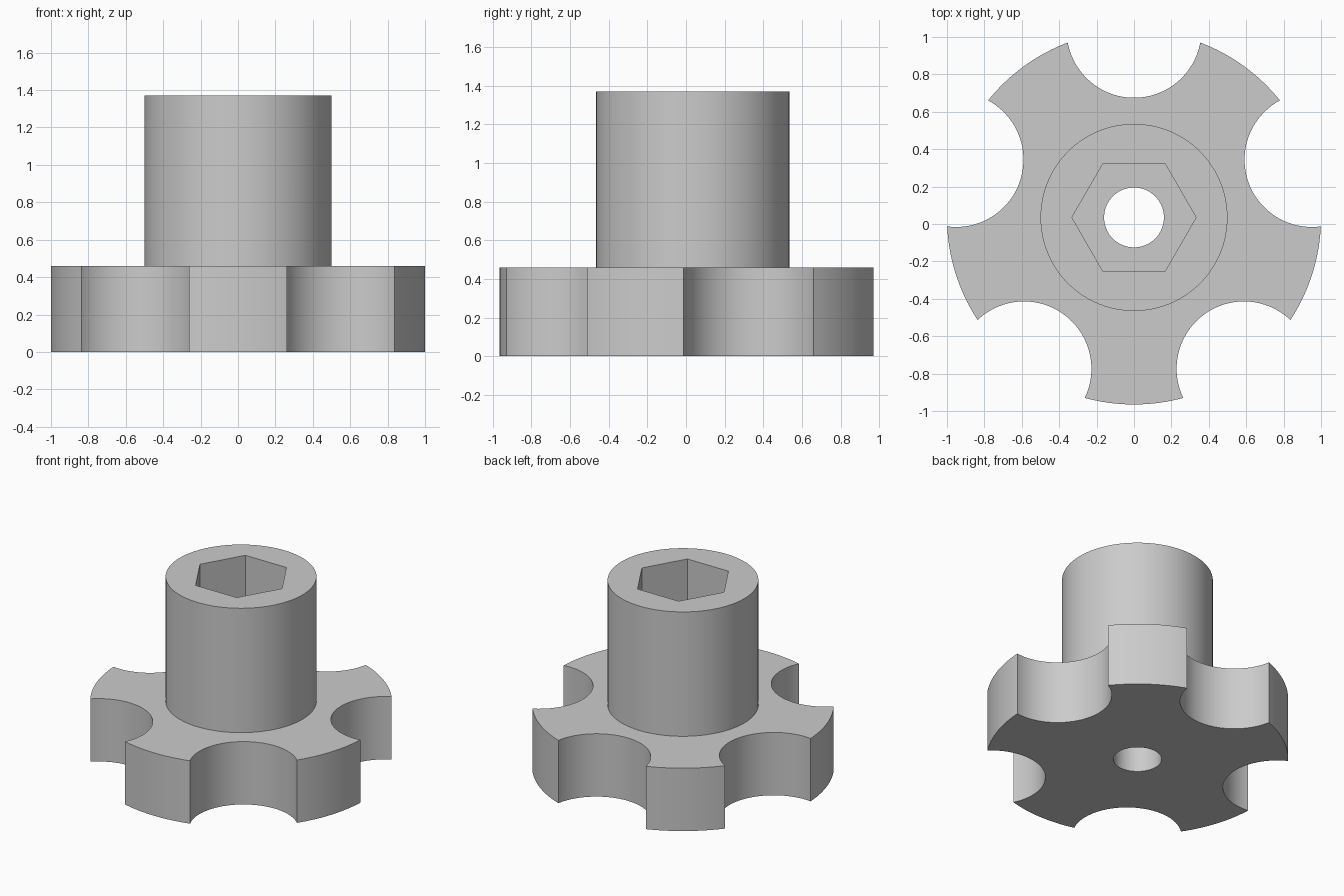
import bpy
import math

cube = bpy.data.objects.get("Cube")
if cube:
    bpy.data.objects.remove(cube, do_unlink=True)

AXIS_Y = 0.035      # lobes are not symmetric front to back
FLANGE_TOP = 0.46
HUB_TOP = 1.37

grey = bpy.data.materials.new("plain grey")
grey.use_nodes = True
colour = (0.6, 0.6, 0.6, 1)
grey.diffuse_color = colour
grey.node_tree.nodes["Principled BSDF"].inputs["Base Color"].default_value = colour


def prism(name, radius, bottom, top, sides=128, x=0.0, y=0.0, turn=0.0):
    """Upright prism placed relative to the knob axis."""
    bpy.ops.mesh.primitive_cylinder_add(
        vertices=sides, radius=radius, depth=top - bottom,
        location=(x, y + AXIS_Y, (bottom + top) / 2), rotation=(0, 0, turn))
    obj = bpy.context.object
    obj.name = name
    obj.data.materials.append(grey)
    return obj


def combine(target, other, operation):
    """Apply a boolean and discard the second solid."""
    mod = target.modifiers.new(other.name, 'BOOLEAN')
    mod.operation = operation
    mod.solver = 'EXACT'
    mod.object = other
    bpy.context.view_layer.objects.active = target
    bpy.ops.object.modifier_apply(modifier=mod.name)
    bpy.data.objects.remove(other, do_unlink=True)


# Round flange with five finger scallops
knob = prism("lobed_knob", 1.0, 0, FLANGE_TOP, sides=180)
for i in range(5):
    a = math.radians(90 + 72 * i)
    scallop = prism("scallop", 0.36, -0.1, FLANGE_TOP + 0.1,
                    x=math.cos(a), y=math.sin(a), turn=a)
    combine(knob, scallop, 'DIFFERENCE')

# Hub rising from the flange
combine(knob, prism("hub", 0.5, 0.2, HUB_TOP), 'UNION')

# Hexagonal socket with points to the sides, and the through bore
combine(knob, prism("hex_socket", 0.332, FLANGE_TOP, HUB_TOP + 0.1,
                    sides=6, turn=math.radians(30)), 'DIFFERENCE')
combine(knob, prism("bore", 0.16, -0.1, HUB_TOP + 0.1, sides=64), 'DIFFERENCE')

# Smooth round walls, crisp rims
bpy.ops.object.select_all(action='DESELECT')
knob.select_set(True)
bpy.context.view_layer.objects.active = knob
bpy.ops.object.shade_smooth_by_angle(angle=math.radians(30))
